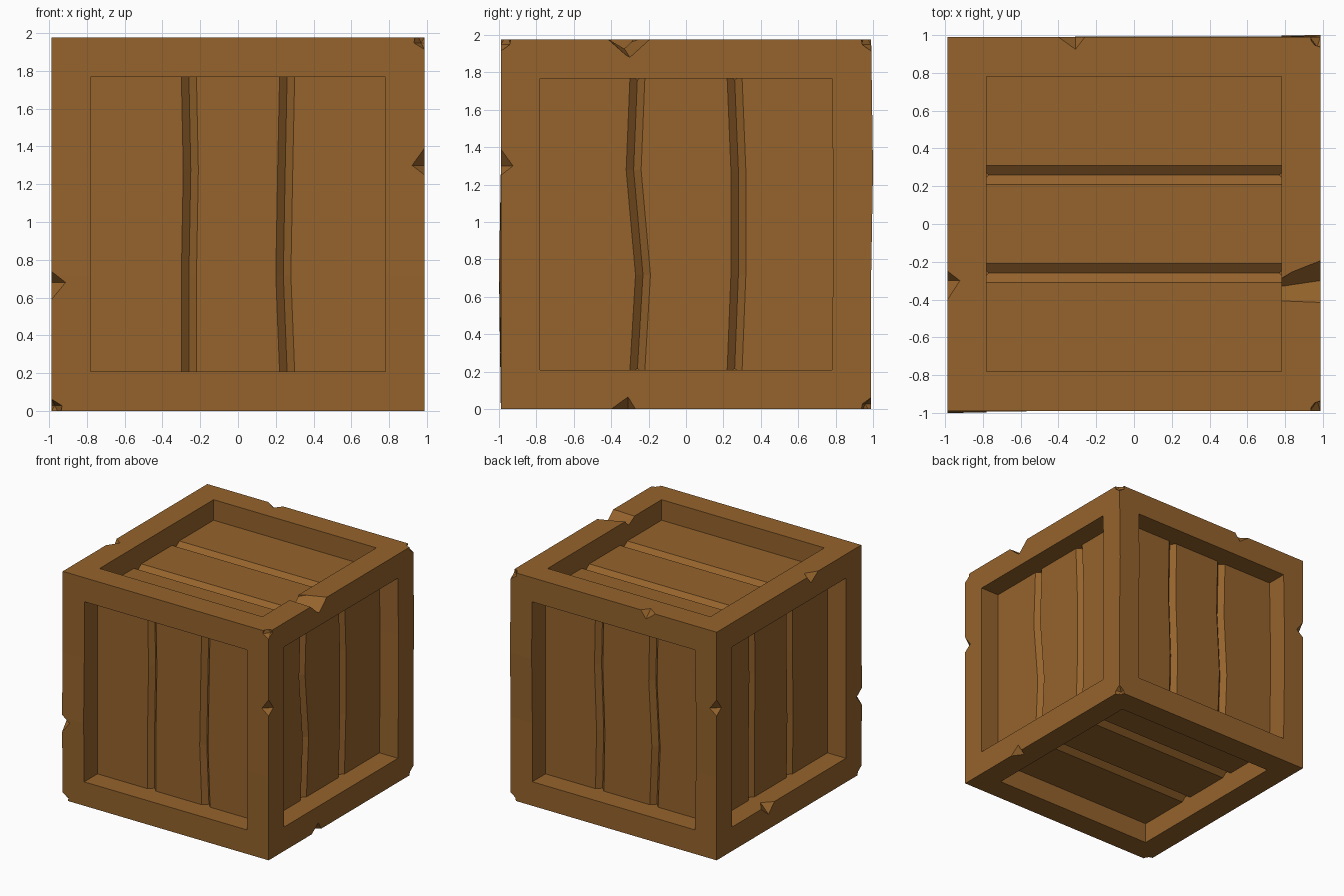
import bpy, bmesh
from mathutils import Vector, Matrix

if "Cube" in bpy.data.objects:
    bpy.data.objects.remove(bpy.data.objects["Cube"])

H = Vector((0.987, 0.99, 0.988))      # half sizes of the crate
CZ = H.z                              # height of the centre
ROWS = (-0.78, -0.27, 0.29, 0.78)     # stations along a plank


def make_object(name, bm):
    bmesh.ops.recalc_face_normals(bm, faces=bm.faces)
    mesh = bpy.data.meshes.new(name)
    bm.to_mesh(mesh)
    bm.free()
    ob = bpy.data.objects.new(name, mesh)
    bpy.context.collection.objects.link(ob)
    return ob


def loft(bm, rings):
    """Closed rings joined by quads, with capped ends."""
    rings = [[bm.verts.new(p) for p in r] for r in rings]
    n = len(rings[0])
    for a, b in zip(rings, rings[1:]):
        for i in range(n):
            j = (i + 1) % n
            bm.faces.new((a[i], a[j], b[j], b[i]))
    bm.faces.new(rings[0][::-1])
    bm.faces.new(rings[-1])


def hull(bm, points):
    verts = [bm.verts.new(p) for p in points]
    bmesh.ops.convex_hull(bm, input=verts)


def subtract(target, cutter):
    mod = target.modifiers.new("cut", 'BOOLEAN')
    mod.operation = 'DIFFERENCE'
    mod.solver = 'EXACT'
    mod.object = cutter
    bpy.context.view_layer.objects.active = target
    bpy.ops.object.modifier_apply(modifier=mod.name)
    bpy.data.objects.remove(cutter)


# Crate block, with slightly warped upright edges
bm = bmesh.new()
rings = []
for z in (-H.z, -0.27, 0.29, H.z):
    ring = []
    for sx, sy in ((-1, -1), (1, -1), (1, 1), (-1, 1)):
        bulge = 0.01 if (sx, sy, z) in ((1, 1, 0.29), (-1, -1, -0.27)) else 0
        ring.append((sx * H.x, sy * (H.y + bulge), z))
    rings.append(ring)
loft(bm, rings)
crate = make_object("crate", bm)

# Recessed plank panels: each cutter's floor carries two V ridges for plank gaps
X, Y, Z = Vector((1, 0, 0)), Vector((0, 1, 0)), Vector((0, 0, 1))
# normal, across, along, gap shifts (lower, upper) left and right, wall warp
PANELS = [
    (-Y, X, Z, (0, 0.01), (-0.02, -0.01), 0.0),
    (X, Y, Z, (0.03, -0.02), (0.02, 0.02), 0.006),
    (Y, -X, Z, (0.01, -0.01), (0.02, -0.01), 0.008),
    (-X, -Y, Z, (0.0, 0.01), (0.01, 0.0), 0.0),
    (Z, Y, X, (0, 0), (0, 0), 0.0),
    (-Z, Y, X, (0, 0), (0, 0), 0.0),
]
FLOOR, GAP, LIP = 0.81, 0.77, 1.1
bm = bmesh.new()
for n, u, v, left, right, warp in PANELS:
    g = 0.05 if abs(n.z) else 0.04
    rings = []
    for row, h in enumerate(ROWS):
        mid = row in (1, 2)
        w = 0.78 + (warp if mid else 0)
        a = -0.26 + (left[row - 1] if mid else 0)
        b = 0.26 + (right[row - 1] if mid else 0)
        section = [(-0.78, FLOOR), (a - g, FLOOR), (a, GAP), (a + g, FLOOR),
                   (b - g, FLOOR), (b, GAP), (b + g, FLOOR), (w, FLOOR),
                   (w, LIP), (-0.78, LIP)]
        rings.append([u * t + v * h + n * d for t, d in section])
    loft(bm, rings)
subtract(crate, make_object("panel_cutter", bm))

# Chips and dents
bm = bmesh.new()


def notch(a, b, p, q, k=1.6):
    """Wedge dent on an edge a-b with its valley running from p to q."""
    m = (p + q) / 2
    hull(bm, [m + (c - m) * k for c in (a, b, p, q)])


# axis of edge, signs on the next two axes, start, valley, end
for ax, sb, sc, lo, mid, hi in [
        (2, 1, -1, 1.25, 1.30, 1.39), (2, -1, -1, 0.60, 0.68, 0.73),
        (2, -1, 1, 1.25, 1.30, 1.39), (1, -1, 1, -0.40, -0.31, -0.27),
        (1, 1, -1, -0.40, -0.30, -0.25), (0, 1, 1, -0.40, -0.31, -0.26)]:
    b, c = (ax + 1) % 3, (ax + 2) % 3

    def at(t, ib, ic):
        p = Vector((0, 0, 0))
        p[ax] = t - (CZ if ax == 2 else 0)
        p[b], p[c] = sb * (H[b] - ib), sc * (H[c] - ic)
        return p
    notch(at(lo, 0, 0), at(hi, 0, 0), at(mid, 0.065, 0), at(mid, 0, 0.065))

# dent on the lower inner lip of the left frame
notch(Vector((-H.x, 0.20, -0.78)), Vector((-H.x, 0.38, -0.78)),
      Vector((-H.x, 0.28, -0.86)), Vector((-0.91, 0.28, -0.78)))

# large split across the top right rail
points = []
for x, y0, y1, ya, za in ((1.1, -0.15, -0.42, -0.283, 1.855),
                          (0.70, -0.338, -0.395, -0.342, 1.945)):
    apex = Vector((x, ya, za - CZ))
    points.append(apex)
    points += [apex + (Vector((x, y, H.z)) - apex) * 1.5 for y in (y0, y1)]
hull(bm, points)

# worn corners
for s in ((1, -1, 1), (1, 1, 1), (1, 1, -1), (-1, -1, -1)):
    pos = Vector([a * h for a, h in zip(s, H)])
    bmesh.ops.create_icosphere(bm, subdivisions=1, radius=0.062,
                               matrix=Matrix.Translation(pos))
subtract(crate, make_object("chip_cutter", bm))

# Stand it on the ground and colour it
crate.data.transform(Matrix.Translation((0, 0, CZ)))
wood = bpy.data.materials.new("wood")
wood.diffuse_color = (0.30, 0.125, 0.025, 1)
wood.use_nodes = True
wood.node_tree.nodes["Principled BSDF"].inputs["Base Color"].default_value = wood.diffuse_color
crate.data.materials.clear()
crate.data.materials.append(wood)
for poly in crate.data.polygons:
    poly.material_index = 0
    poly.use_smooth = False
